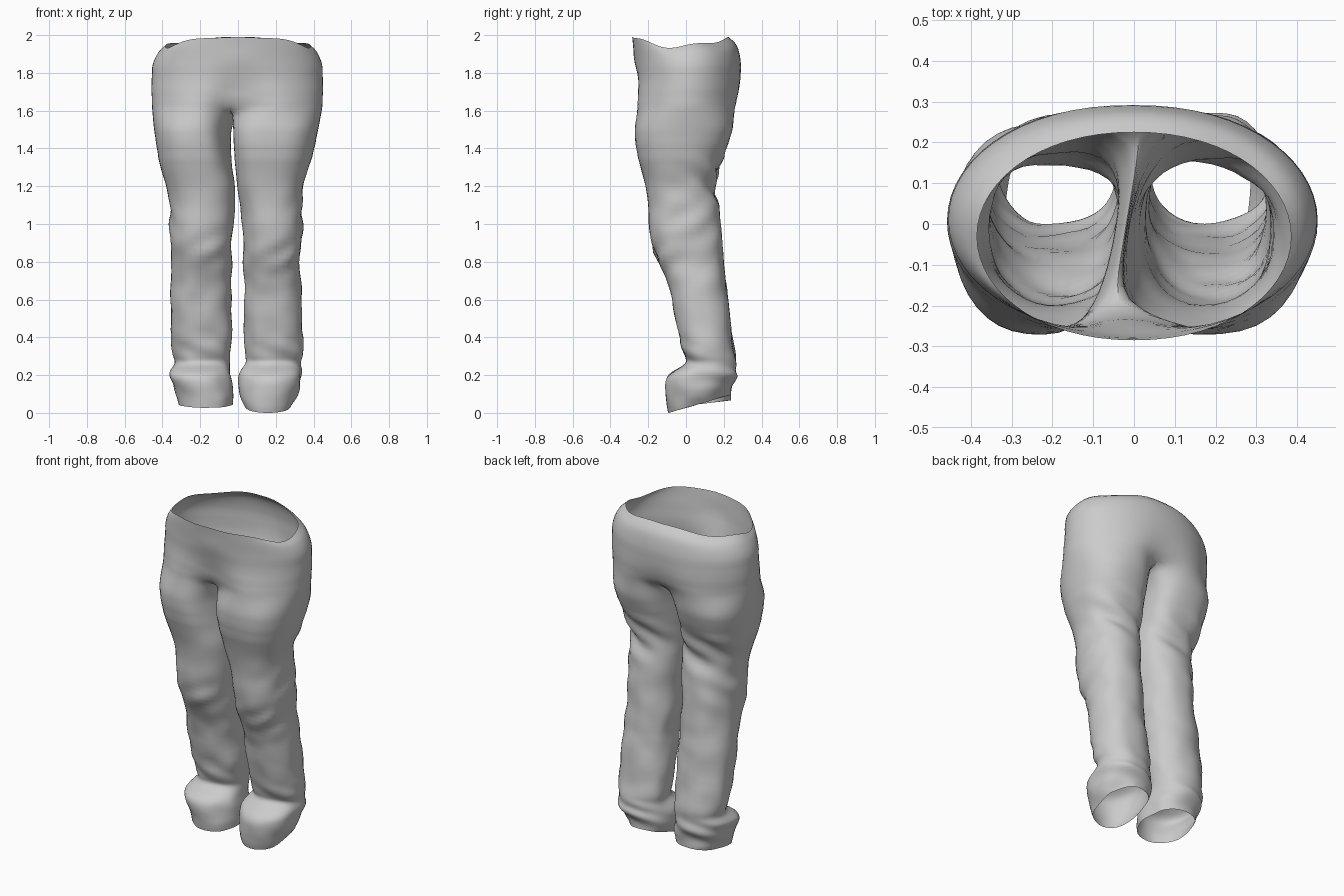
import bpy, bmesh, math
from mathutils import Vector, noise
from math import sin, cos, pi, exp

if "Cube" in bpy.data.objects:
    bpy.data.objects.remove(bpy.data.objects["Cube"])

OUT, INN, SUB = 30, 12, 4      # outer and inner segments of a leg ring, steps per station
DELTA = 0.22 * pi              # half-angle of the inner-thigh part of a leg ring

# Pelvis stations: z, half width, front y, back y, front dent, back dent, waist wave
PELVIS = [(1.965, .385, -.285, .225, 0, 0, 1), (1.925, .42, -.28, .27, 0, 0, .7),
          (1.85, .448, -.272, .29, .0, 0, .2), (1.75, .457, -.275, .297, .035, .01, 0),
          (1.66, .457, -.295, .298, .09, .04, 0), (1.62, .456, -.3, .298, .125, .08, 0)]

# Leg stations: z, right inner x, right outer x, left inner, left outer, front y, back y
LEG = [(1.5, -.015, .43, .045, .45, -.282, .258), (1.4, -.012, .407, .04, .432, -.268, .217),
       (1.3, -.008, .375, .03, .41, -.24, .178), (1.2, .0, .345, .015, .38, -.215, .15),
       (1.1, .012, .34, .015, .362, -.2, .172), (1.0, .02, .34, .022, .36, -.195, .185),
       (.9, .03, .335, .035, .355, -.18, .193), (.8, .025, .328, .03, .35, -.145, .2),
       (.7, .033, .335, .036, .355, -.1, .21), (.6, .033, .338, .035, .358, -.075, .22),
       (.4, .03, .35, .035, .355, -.035, .245), (.31, .035, .343, .045, .342, -.012, .26),
       (.265, .038, .333, .045, .335, -.005, .262), (.215, .012, .342, .035, .368, -.09, .265),
       (.16, .0, .335, .03, .345, -.108, .263), (.1, .005, .315, .025, .32, -.1, .243),
       (.05, .028, .283, .03, .31, -.092, .235)]

# Cloth folds: side, height, slope, wavelength, height spread, angle, angle spread, depth
FOLDS = [(1, 1.24, .10, .14, .13, 1.3, .9, .010), (-1, 1.24, -.10, .15, .13, 1.5, .9, .010),
         (1, .82, -.09, .15, .09, -.9, .9, .009), (-1, .86, .08, .15, .09, -1.9, .8, .007),
         (1, 1.0, -.12, .17, .16, .2, .8, .007), (-1, 1.02, -.12, .17, .14, .3, .8, .007),
         (1, .35, .06, .11, .09, -1.2, 1.2, .007), (-1, .36, -.06, .11, .09, -1.6, 1.2, .007),
         (1, .17, .05, .11, .07, 1.2, 1.4, .009), (-1, .17, -.05, .11, .07, 1.2, 1.4, .009)]


def resample(rows):
    """Smooth curve through station rows."""
    out = []
    for i in range(len(rows) - 1):
        p0, p1, p2, p3 = (rows[min(max(i + k, 0), len(rows) - 1)] for k in (-1, 0, 1, 2))
        for k in range(SUB):
            t = k / SUB
            out.append([b + .5 * t * (c - a + t * (2*a - 5*b + 4*c - d + t * (3*(b - c) + d - a)))
                        for a, b, c, d in zip(p0, p1, p2, p3)])
    return out + [list(rows[-1])]


def spow(v, p):
    return math.copysign(abs(v) ** p, v)


def pelvis_point(row, s, j):
    z, rx, yf, yb, df, db, wave = row
    a = -pi / 2 + pi * j / OUT
    x = s * rx * spow(cos(a), .95)
    y = (yf + yb) / 2 + (yb - yf) / 2 * sin(a)
    y += exp(-(x / .11) ** 2) * (df if sin(a) < 0 else -db)
    bump = -.025 * cos(2 * a) + .012 * sin(5 * a) * cos(a)
    lean = exp(-(x / .09) ** 2) * min(1, max(0, df * 8))
    return Vector((x + lean * (.17 * y - .012) - .004 * (1 - wave), y, z + wave * bump))


def leg_point(row, s, j):
    z, ri, ro, li, lo, yf, yb = row
    inner, outer = (ri, ro) if s > 0 else (li, lo)
    if j <= OUT:
        a = -pi + DELTA + (2 * pi - 2 * DELTA) * j / OUT
    else:
        a = pi - DELTA + 2 * DELTA * (j - OUT) / INN
    k = 1.0
    wrapped = math.atan2(sin(a), cos(a))
    for side, z0, slope, wl, sz, a0, sa, depth in FOLDS:
        if side == s:
            da = math.atan2(sin(wrapped - a0), cos(wrapped - a0))
            dz = z - z0 + slope * da
            k += depth / .16 * cos(2 * pi * dz / wl) * exp(-((z - z0) / sz) ** 2 - (da / sa) ** 2)
    cx, rx = (inner + outer) / 2, (outer - inner) / 2
    high = min(1, max(0, (z - 1.05) / .4))
    # flat inner thighs high up, rounder tubes lower down
    ca = spow(cos(a), .9 - .4 * high if cos(a) < 0 else .9)
    y = (yf + yb) / 2 + (yb - yf) / 2 * spow(sin(a), .9) * k
    x = s * (cx + rx * ca * k)
    # inner thighs lean across the centre line
    x += .17 * y * max(0, -ca) * high
    # sloping hem
    if z < .3:
        low = (.3 - z) / .25
        z += low * ((y - .07) * .29 if s > 0 else .02 * sin(a))
    # loose crumpling towards the ankles
    p = Vector((x, y, z))
    amount = .012 * min(1, max(0, (1.4 - z) / .9))
    d = noise.noise_vector(p * 9) * amount
    return p + Vector((d.x, d.y, 0))


bm = bmesh.new()
n = OUT + INN

# Seat: rings shared by both halves at the centre front and back
seat = []
for row in resample(PELVIS):
    right = [bm.verts.new(pelvis_point(row, 1, j)) for j in range(OUT + 1)]
    left = [bm.verts.new(pelvis_point(row, -1, j)) for j in range(1, OUT)]
    seat.append({1: right, -1: [right[0]] + left + [right[-1]]})
for a, b in zip(seat, seat[1:]):
    for s in (1, -1):
        for j in range(OUT):
            q = [a[s][j], b[s][j], b[s][j + 1], a[s][j + 1]]
            bm.faces.new(q if s > 0 else q[::-1])

# Crotch saddle: a seam from back to front shared by both legs
back, front = seat[-1][1][-1].co, seat[-1][1][0].co
saddle = []
for k in range(1, INN):
    p = back.lerp(front, k / INN)
    p.z -= .02 * sin(pi * k / INN)
    saddle.append(bm.verts.new(p))

# Legs: blend from the split seat ring into the tube stations
leg_rows = resample(LEG)
for s in (1, -1):
    top = seat[-1][s] + saddle
    rings = [top]
    for t in (.2, .4, .6, .8):
        ring = []
        for j in range(n):
            p = top[j].co.lerp(leg_point(leg_rows[0], s, j), t)
            ring.append(bm.verts.new(p))
        rings.append(ring)
    for row in leg_rows:
        rings.append([bm.verts.new(leg_point(row, s, j)) for j in range(n)])
    for a, b in zip(rings, rings[1:]):
        for j in range(n):
            m = (j + 1) % n
            q = [a[j], b[j], b[m], a[m]]
            bm.faces.new(q if s > 0 else q[::-1])

# Relax the cloth, mostly where the seat meets the legs
for lo, hi, times in ((1.36, 1.82, 5), (1.45, 1.7, 3), (.1, .4, 2)):
    zone = [v for v in bm.verts if lo < v.co.z < hi and not v.is_boundary]
    for _ in range(times):
        bmesh.ops.smooth_vert(bm, verts=zone, factor=.5,
                              use_axis_x=True, use_axis_y=True, use_axis_z=True)
bmesh.ops.recalc_face_normals(bm, faces=bm.faces)

# Stand on the floor
low = min(v.co.z for v in bm.verts)
for v in bm.verts:
    v.co.z -= low * max(0, 1 - v.co.z)

mesh = bpy.data.meshes.new("trousers")
bm.to_mesh(mesh)
bm.free()
trousers = bpy.data.objects.new("trousers", mesh)
bpy.context.collection.objects.link(trousers)
bpy.context.view_layer.objects.active = trousers
trousers.select_set(True)
bpy.ops.object.shade_smooth_by_angle(angle=math.radians(40))
